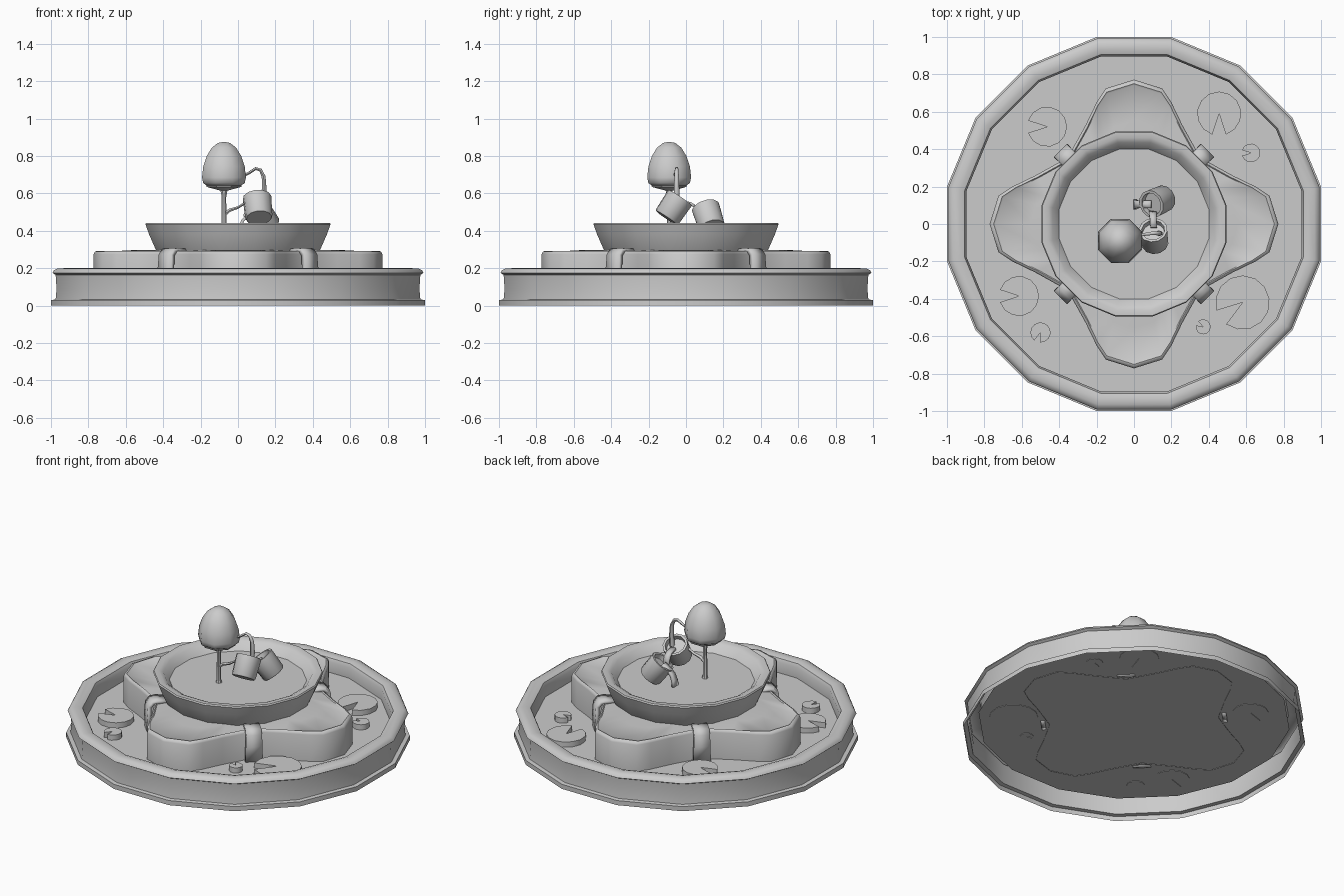
import bpy, bmesh, math
from mathutils import Vector

if "Cube" in bpy.data.objects:
    bpy.data.objects.remove(bpy.data.objects["Cube"])


def activate(ob, angle):
    bpy.ops.object.select_all(action='DESELECT')
    ob.select_set(True)
    bpy.context.view_layer.objects.active = ob
    if ob.type == 'CURVE':
        bpy.ops.object.convert(target='MESH')
    bpy.ops.object.shade_smooth_by_angle(angle=math.radians(angle))


def finish(name, bm, angle=40):
    me = bpy.data.meshes.new(name)
    bmesh.ops.remove_doubles(bm, verts=bm.verts, dist=1e-5)
    bmesh.ops.recalc_face_normals(bm, faces=bm.faces)
    bm.to_mesh(me)
    bm.free()
    ob = bpy.data.objects.new(name, me)
    bpy.context.collection.objects.link(ob)
    activate(ob, angle)
    return ob


def loft(name, rings, angle=40):
    """Bridge closed rings of points (all the same length)."""
    bm = bmesh.new()
    vs = [[bm.verts.new(p) for p in r] for r in rings]
    n = len(vs[0])
    for a, b in zip(vs, vs[1:]):
        for i in range(n):
            j = (i + 1) % n
            bm.faces.new((a[i], a[j], b[j], b[i]))
    bmesh.ops.remove_doubles(bm, verts=bm.verts, dist=1e-5)
    return finish(name, bm, angle)


def lathe(name, prof, n, center=(0, 0, 0), axis=(0, 0, 1), apothem=False, angle=40):
    """Revolve (radius, height) points with n sides around an axis."""
    k = 1 / math.cos(math.pi / n) if apothem else 1
    q = Vector(axis).to_track_quat('Z', 'Y')
    rings = []
    for r, z in prof:
        rings.append([Vector(center) + q @ Vector((
            r * k * math.cos((i + .5) * math.tau / n),
            r * k * math.sin((i + .5) * math.tau / n), z)) for i in range(n)])
    return loft(name, rings, angle)


def tube(name, pts):
    """Round branch through (x, y, z, radius) points."""
    cu = bpy.data.curves.new(name, 'CURVE')
    cu.dimensions = '3D'
    cu.bevel_depth = 1
    cu.bevel_resolution = 1
    cu.use_fill_caps = True
    sp = cu.splines.new('POLY')
    sp.points.add(len(pts) - 1)
    for p, (x, y, z, r) in zip(sp.points, pts):
        p.co = (x, y, z, 1)
        p.radius = r
    ob = bpy.data.objects.new(name, cu)
    bpy.context.collection.objects.link(ob)
    activate(ob, 60)


def ribbon(name, pts, side, widths, thick):
    """Flat strip along a path, solidified."""
    bm = bmesh.new()
    s = Vector(side).normalized()
    rows = [(bm.verts.new(Vector(p) - s * w / 2), bm.verts.new(Vector(p) + s * w / 2))
            for p, w in zip(pts, widths)]
    for a, b in zip(rows, rows[1:]):
        bm.faces.new((a[0], a[1], b[1], b[0]))
    ob = finish(name, bm, 50)
    m = ob.modifiers.new('thickness', 'SOLIDIFY')
    m.thickness = thick
    m.offset = 0


# Outer pool wall with rim, open underneath, and its water
lathe('pool_wall', [(1, 0), (1, .03), (.975, .033), (.97, .09), (.975, .165),
                    (.992, .175), (.985, .188), (.965, .199), (.93, .2), (.905, .192),
                    (.895, .17), (.895, .102)], 16, apothem=True)
lathe('pool_water', [(.91, .102), (0, .102)], 16, apothem=True)

# Four-lobed middle tier
half = [(.772, 0), (.725, .15), (.65, .2), (.53, .258), (.355, .355)]
lobe = [(x, -y) for x, y in half[:0:-1]] + half[:-1]
outline = []
for k in range(4):
    c, s = round(math.cos(k * math.pi / 2)), round(math.sin(k * math.pi / 2))
    outline += [(x * c - y * s, x * s + y * c) for x, y in lobe]
loft('lobed_tier', [[(x * s, y * s, z) for x, y in outline] for s, z in
                    [(1, .099), (1, .275), (.99, .289), (.972, .293), (.96, .287),
                     (.72, .297), (0, .297)]], 50)

# Bands in the notches between lobes
for k in range(4):
    a = math.pi / 4 + k * math.pi / 2
    c, s = math.cos(a), math.sin(a)
    path = [(.54, .098), (.545, .2), (.54, .27), (.52, .293), (.49, .297), (.43, .29)]
    ribbon(f'band_{k}', [(r * c, r * s, z) for r, z in path], (-s, c, 0),
           [.105, .1, .095, .095, .095, .09], .025)

# Upper bowl and water surface
lathe('upper_bowl', [(.41, .26), (.44, .3), (.475, .38), (.495, .435), (.49, .443),
                     (.46, .443), (.435, .43), (.4, .385), (0, .385)], 16, apothem=True)

# Lily pads: x, y, radius, notch direction
for i, (x, y, r, d) in enumerate([
        (-.465, .52, .107, 180), (.455, .59, .118, 270), (.625, .38, .05, 180),
        (-.615, -.385, .107, 180), (-.5, -.58, .054, 250), (.58, -.42, .145, 215),
        (.37, -.55, .04, 150)]):
    bm = bmesh.new()
    pts = [(x, y)]
    for j in range(13):
        t = math.radians(d + 18 + j * 324 / 12)
        pts.append((x + r * math.cos(t), y + r * math.sin(t)))
    f = bm.faces.new([bm.verts.new((px, py, .099)) for px, py in pts])
    ext = bmesh.ops.extrude_face_region(bm, geom=[f])['geom']
    bmesh.ops.translate(bm, vec=(0, 0, .037),
                        verts=[v for v in ext if isinstance(v, bmesh.types.BMVert)])
    finish(f'lily_pad_{i}', bm)

# Tree: egg-shaped crown, collar and stem
lathe('tree_crown', [(0, .645), (.1, .643), (.12, .655), (.127, .685), (.12, .745),
                     (.1, .8), (.07, .845), (.035, .87), (0, .876)], 8,
      (-.075, -.09, 0), angle=50)
lathe('tree_stem', [(0, .376), (.02, .38), (.014, .4), (.013, .58), (.02, .615),
                    (.07, .627), (.1, .635), (.103, .642), (0, .642)], 8, (-.075, -.09, 0))
tube('low_branch', [(-.075, -.09, .485, .01), (-.045, -.09, .51, .01),
                    (0, -.085, .525, .008), (.04, -.08, .55, .007)])
tube('arched_branch', [(.03, -.06, .695, .008), (.06, -.055, .71, .008),
                       (.095, -.05, .733, .009), (.12, -.05, .725, .01),
                       (.137, -.05, .69, .012), (.14, -.05, .63, .014),
                       (.135, -.05, .55, .016)])

# Two tilted pouring buckets
bucket = [(0, -.065), (.068, -.065), (.073, -.058), (.077, .065), (.062, .065),
          (.059, .035), (0, .035)]
lathe('bucket_upper', bucket, 12, (.107, -.068, .523), (-.08, .55, .82))
lathe('bucket_lower', bucket, 12, (.128, .122, .47), (-.55, -.25, .8))

# Water spilling from each bucket
ribbon('spill_upper', [(.105, -.02, .557), (.103, .025, .545), (.1, .05, .53),
                       (.1, .065, .46)], (1, 0, 0), [.035, .035, .038, .04], .016)
ribbon('spill_lower', [(.09, .105, .505), (.05, .105, .477), (.025, .105, .455),
                       (.01, .105, .42), (.005, .105, .38)],
       (0, 1, 0), [.04, .04, .04, .045, .055], .016)
